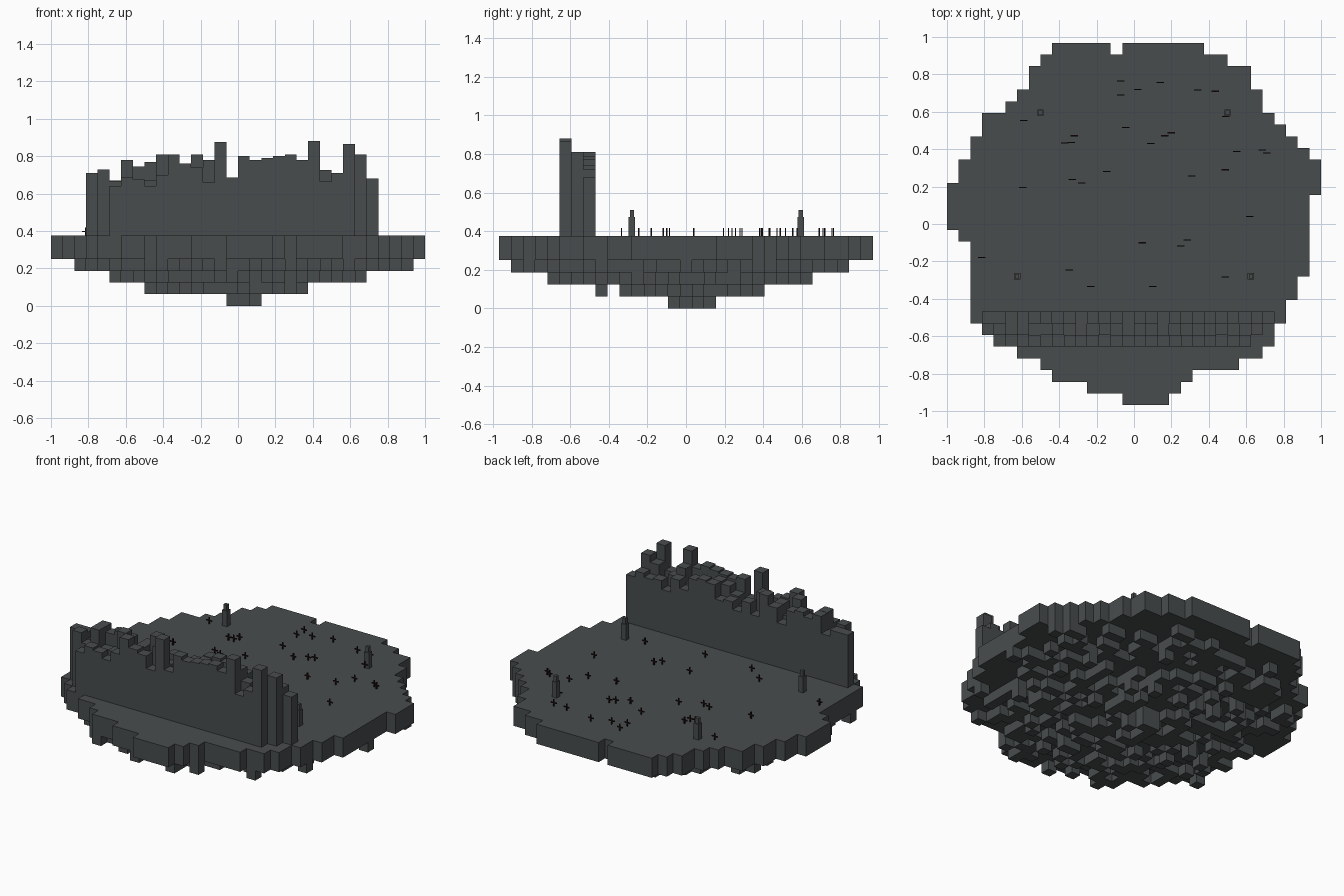
import bpy, bmesh, math, random

if "Cube" in bpy.data.objects:
    bpy.data.objects.remove(bpy.data.objects["Cube"])

random.seed(11)
U = 1 / 16            # block size
X0, Y0 = -1.0, -31 / 32
TOP = 0.375           # ground level


def material(name, rgb):
    m = bpy.data.materials.new(name)
    m.diffuse_color = (*rgb, 1)
    m.use_nodes = True
    m.node_tree.nodes["Principled BSDF"].inputs["Base Color"].default_value = m.diffuse_color
    return m


stone = material("dark grey stone", (0.066, 0.073, 0.075))
black = material("blackened wood", (0.015, 0.005, 0.006))


def finish(bm, name, mat):
    me = bpy.data.meshes.new(name)
    bm.to_mesh(me)
    bm.free()
    me.materials.append(mat)
    ob = bpy.data.objects.new(name, me)
    bpy.context.collection.objects.link(ob)
    return ob


def block_columns(name, cells, mat):
    """Blocky mesh from {(i, j): (bottom, top)}, with no inner walls."""
    bm = bmesh.new()

    def quad(*pts):
        bm.faces.new([bm.verts.new(p) for p in pts])

    for (i, j), (b, t) in cells.items():
        x, y = X0 + i * U, Y0 + j * U
        c = [(x, y), (x + U, y), (x + U, y + U), (x, y + U)]
        quad(*[(*p, t) for p in c])
        quad(*[(*p, b) for p in reversed(c)])
        for k, (di, dj) in enumerate([(0, -1), (1, 0), (0, 1), (-1, 0)]):
            p, q = c[k], c[(k + 1) % 4]
            nb, nt = cells.get((i + di, j + dj), (t, t))
            for lo, hi in ((b, min(nb, t)), (max(nt, b), t)):
                if hi - lo > 1e-5:
                    quad((*p, lo), (*q, lo), (*q, hi), (*p, hi))
    bmesh.ops.remove_doubles(bm, verts=bm.verts, dist=1e-5)
    # merge coplanar squares into large flat faces
    bmesh.ops.dissolve_limit(bm, angle_limit=0.01, verts=bm.verts, edges=bm.edges)
    return finish(bm, name, mat)


def add_box(bm, x, y, z0, z1, w, d):
    vs = [bm.verts.new((x + sx * w / 2, y + sy * d / 2, z))
          for z in (z0, z1) for sx, sy in ((-1, -1), (1, -1), (1, 1), (-1, 1))]
    bm.faces.new(vs[3::-1])
    bm.faces.new(vs[4:])
    for k in range(4):
        n = (k + 1) % 4
        bm.faces.new((vs[k], vs[n], vs[n + 4], vs[k + 4]))


# Floating island: first and last block of every row, front to back
rows = [(15, 19), (12, 20), (9, 21), (8, 25), (6, 27), (4, 28), (3, 28), (2, 29),
        (2, 29), (2, 30), (2, 30), (2, 31), (2, 31), (2, 31), (1, 31), (0, 31),
        (0, 31), (0, 31), (0, 32), (1, 32), (1, 32), (2, 31), (2, 30), (3, 29),
        (3, 28), (5, 27), (6, 27), (7, 26), (7, 26), (8, 24), (9, 22)]
ground = {}
for j, (a, e) in enumerate(rows):
    for i in range(a, e):
        if (i, j) == (14, 30):      # notch in the back rim
            continue
        # ragged underside, deepest in the middle
        r = math.hypot(X0 + (i + .5) * U, Y0 + (j + .5) * U)
        depth = 2 + max(0, min(4, math.floor((1 - r) * 4 + 1 - 2 * random.random())))
        ground[i, j] = (TOP - depth * U, TOP)
ground[15, 15] = (0, TOP)
block_columns("island", ground, stone)

# Ruined wall: three rows of uneven columns
skyline = [.71, .73, .67, .78, .745, .77, .81, .81, .76, .81, .78, .875, .685,
           .80, .78, .79, .80, .81, .78, .88, .725, .71, .865, .81, .68]
low_front = {2: .64, 3: .69, 4: .675, 5: .64, 6: .70, 9: .74, 10: .66, 20: .665}
spans = {5: (2, 23), 6: (1, 24), 7: (0, 25)}
wall = {}
for n, h in enumerate(skyline):
    if n in low_front:
        tallest = random.choice((6, 7))
    else:
        tallest = {0: 7, 1: 6, 23: 6, 24: 7}.get(n, 5)
    for j, (a, e) in spans.items():
        if a <= n < e:
            z = h if j == tallest else random.uniform(.63, min(h, .8))
            if j == 5 and n in low_front:
                z = low_front[n]
            wall[n + 3, j] = (TOP, z)
block_columns("ruined_wall", wall, stone)

# Four stone posts with a narrow cap
for x, y in ((-.5, .595), (.5, .595), (-.625, -.28), (.625, -.28)):
    bm = bmesh.new()
    add_box(bm, x, y, TOP, .475, .034, .034)
    add_box(bm, x, y, .475, .51, .022, .022)
    finish(bm, "lamp_post", stone)

# Small grave crosses scattered over the ground
spots = [(-.07, .765), (-.07, .69), (.02, .72), (.14, .757), (.34, .717), (.435, .71),
         (.49, .575), (-.59, .553), (-.045, .515), (-.32, .472), (-.37, .433),
         (-.335, .435), (.09, .43), (.165, .472), (.2, .488), (.55, .388),
         (.685, .395), (.71, .38), (-.145, .28), (-.33, .238), (-.28, .22),
         (-.595, .195), (.31, .257), (.487, .29), (.62, .04), (.045, -.1),
         (.285, -.085), (.25, -.118), (-.815, -.18), (-.345, -.245),
         (.487, -.283), (-.23, -.335), (.1, -.335)]
bm = bmesh.new()
for x, y in spots:
    add_box(bm, x, y, TOP, .418, .007, .006)
    add_box(bm, x, y, .394, .401, .04, .006)
finish(bm, "grave_crosses", black)
